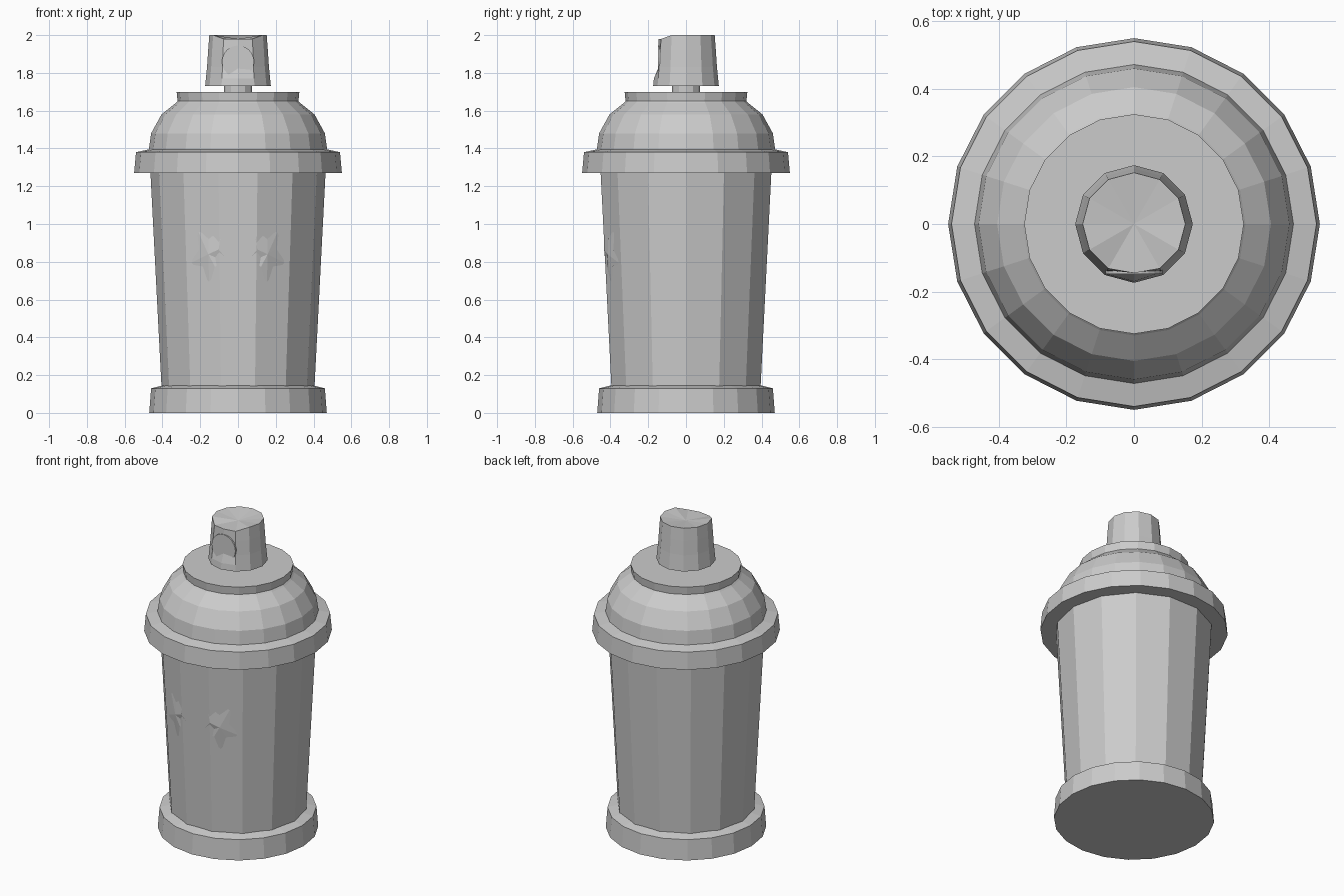
import bpy, bmesh
from math import sin, cos, pi, atan2

if "Cube" in bpy.data.objects:
    bpy.data.objects.remove(bpy.data.objects["Cube"])


def add_object(name, bm):
    bmesh.ops.recalc_face_normals(bm, faces=bm.faces)
    mesh = bpy.data.meshes.new(name)
    bm.to_mesh(mesh)
    bm.free()
    obj = bpy.data.objects.new(name, mesh)
    bpy.context.collection.objects.link(obj)
    return obj


def lathe(name, profile, sides, turn=0.0, adjust=None):
    """Spin (radius, z) points around z; single-point ends close the shape."""
    bm = bmesh.new()
    rings = []
    for r, z in profile:
        ring = []
        for i in range(sides):
            a = -pi / 2 + (i + turn) * 2 * pi / sides
            p = (r * cos(a), r * sin(a), z)
            ring.append(bm.verts.new(adjust(*p) if adjust else p))
        rings.append(ring)
    for lo, hi in zip(rings, rings[1:]):
        for i in range(sides):
            j = (i + 1) % sides
            bm.faces.new((lo[i], lo[j], hi[j], hi[i]))
    for ring, z in ((rings[0], profile[0][1]), (rings[-1], profile[-1][1])):
        bottom = ring is rings[0]
        p = (0, 0, z)
        c = bm.verts.new(p if bottom or not adjust else adjust(*p))
        for i in range(sides):
            bm.faces.new((ring[i], ring[(i + 1) % sides], c))
    return add_object(name, bm)


# Base ring, tapered can body and domed collar
lathe("base_ring", [(0.47, 0), (0.46, 0.13), (0.40, 0.145)], 20)
SIDES = 14
lathe("can_body", [(0.403, 0.10), (0.465, 1.30)], SIDES, 0.5)
lathe("dome_collar", [(0.55, 1.27), (0.54, 1.38), (0.472, 1.395), (0.46, 1.48),
                      (0.405, 1.58), (0.33, 1.64), (0.32, 1.65), (0.325, 1.70)], 20)

# Stem under the nozzle
lathe("stem", [(0.075, 1.69), (0.075, 1.76)], 12)


# Nozzle button: scooped front, dished top
def shape_nozzle(x, y, z):
    front = y < -0.10
    if front and z > 1.8:
        y = max(y, -0.145)
    if z > 1.99:
        z = 1.98 if abs(x) < 0.11 and y < 0.05 else 2.0
    return x, y, z


lathe("nozzle", [(0.174, 1.73), (0.170, 1.77), (0.164, 1.83), (0.158, 1.92),
                 (0.152, 2.0)], 12, 0, shape_nozzle)

# Round spray outlet on the nozzle front
bm = bmesh.new()
bmesh.ops.create_cone(bm, cap_ends=True, segments=24, radius1=0.085,
                      radius2=0.085, depth=0.02)
outlet = add_object("spray_outlet", bm)
outlet.rotation_euler = (pi / 2, 0, 0)
outlet.location = (0, -0.138, 1.86)


# Shallow star-shaped reliefs on the front of the can
def on_body(x, z, lift):
    r = 0.403 + (0.465 - 0.403) * (z - 0.10) / 1.20
    a = x / r
    step = 2 * pi / SIDES
    local = (a + step / 2) % step - step / 2
    d = r * cos(pi / SIDES) / cos(local) + lift
    return d * sin(a), -d * cos(a), z


for side, label in ((-1, "left"), (1, "right")):
    bm = bmesh.new()
    centre = bm.verts.new(on_body(side * 0.16, 0.84, 0.012))
    rim = []
    for k in range(10):
        a = pi / 2 + k * pi / 5
        rad, lift = (0.17, -0.002) if k % 2 else (0.08, 0.004)
        rim.append(bm.verts.new(on_body(side * 0.16 + 0.75 * rad * cos(a),
                                        0.84 + rad * sin(a), lift)))
    for k in range(10):
        bm.faces.new((centre, rim[k], rim[(k + 1) % 10]))
    add_object(label + "_relief", bm)
